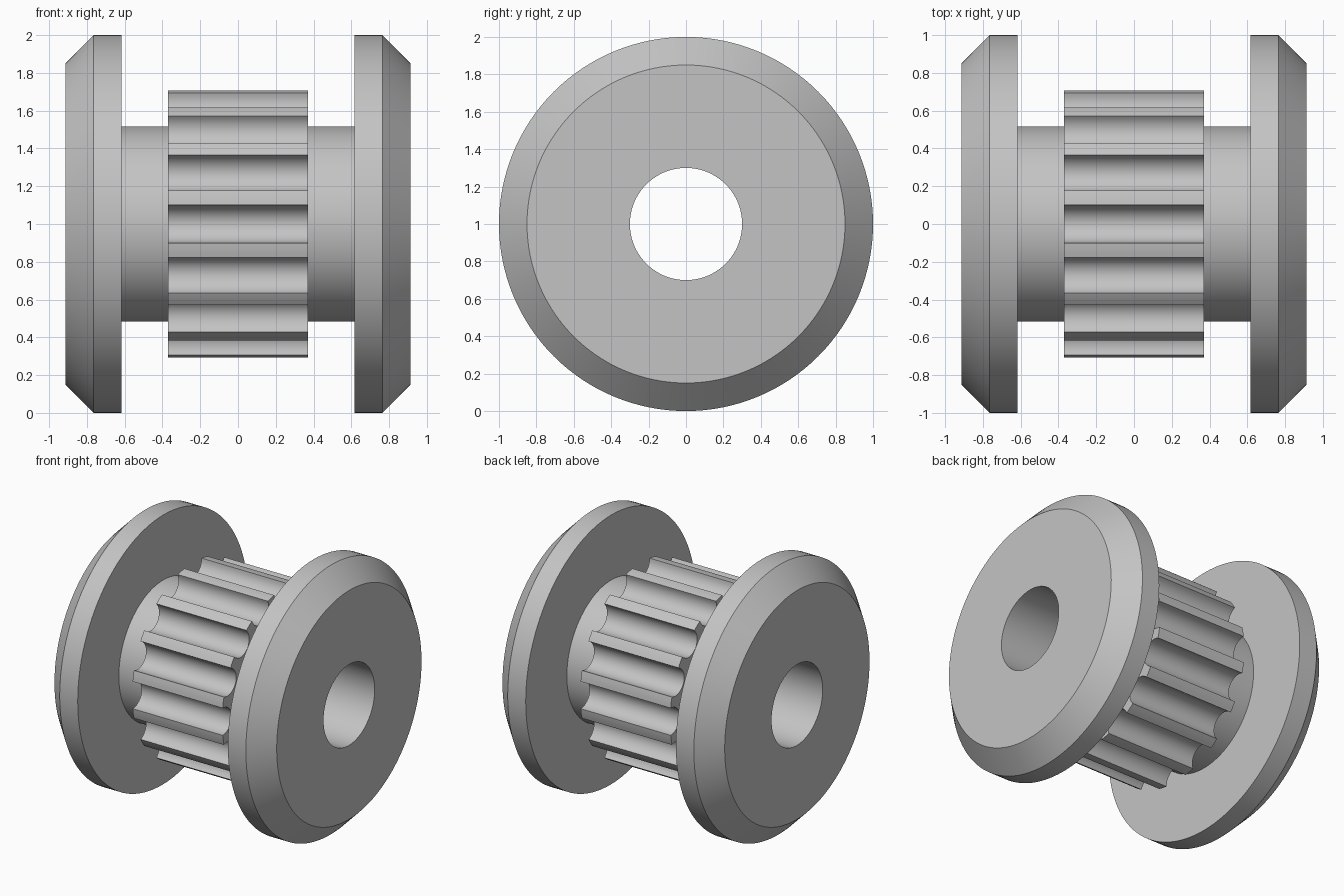
import bpy, bmesh
from math import sin, cos, pi, radians, hypot, atan2

if "Cube" in bpy.data.objects:
    bpy.data.objects.remove(bpy.data.objects["Cube"])

metal = bpy.data.materials.new("grey metal")
metal.use_nodes = True
grey = (0.55, 0.55, 0.55, 1)
metal.diffuse_color = grey
metal.node_tree.nodes["Principled BSDF"].inputs["Base Color"].default_value = grey


def skin(name, rings, angle):
    """Join closed rings of points with quads, last ring back to the first."""
    bm = bmesh.new()
    loops = [[bm.verts.new(p) for p in ring] for ring in rings]
    for a, b in zip(loops, loops[1:] + loops[:1]):
        for i in range(len(a)):
            j = (i + 1) % len(a)
            bm.faces.new((a[i], a[j], b[j], b[i]))
    bmesh.ops.recalc_face_normals(bm, faces=bm.faces)
    mesh = bpy.data.meshes.new(name)
    bm.to_mesh(mesh)
    bm.free()
    obj = bpy.data.objects.new(name, mesh)
    bpy.context.collection.objects.link(obj)
    mesh.materials.append(metal)
    bpy.ops.object.select_all(action='DESELECT')
    obj.select_set(True)
    bpy.context.view_layer.objects.active = obj
    bpy.ops.object.shade_smooth_by_angle(angle=radians(angle))
    return obj


def ring(x, outline):
    """Place polar (radius, angle) points around the axle at x."""
    return [(x, r * cos(a), 1 + r * sin(a)) for r, a in outline]


def lathe(name, profile, steps=128):
    return skin(name, [ring(x, [(r, 2 * pi * i / steps) for i in range(steps)])
                       for x, r in profile], 30)


# Chamfered flanges and the hub tube, all bored through
BORE, HUB, INNER, OUTER = 0.3, 0.517, 0.617, 0.913
for side, name in ((1, "left_flange"), (-1, "right_flange")):
    lathe(name, [(side * INNER, BORE), (side * INNER, 1), (side * 0.765, 1),
                 (side * OUTER, 0.85), (side * OUTER, BORE)])
lathe("hub", [(-INNER, BORE), (-INNER, HUB), (INNER, HUB), (INNER, BORE)])

# Toothed belt ring: flat lands between rounded grooves
TEETH, TIP, GROOVE, WIDTH = 16, 0.716, 0.101, 0.37
pitch = 2 * pi / TEETH
outline = []
for k in range(TEETH):
    for s in range(17):
        t = pi * s / 16
        u, v = -GROOVE * cos(t), TIP - 0.008 - 0.105 * sin(t)
        outline.append((hypot(u, v), k * pitch + atan2(u, v)))
    land = pitch - 2 * atan2(GROOVE, TIP)
    for s in (1, 2):
        outline.append((TIP, k * pitch + pitch / 2 + land * (s / 3 - 0.5)))
core = [(HUB - 0.02, a) for r, a in outline]
skin("toothed_ring", [ring(-WIDTH, core), ring(-WIDTH, outline),
                      ring(WIDTH, outline), ring(WIDTH, core)], 30)
